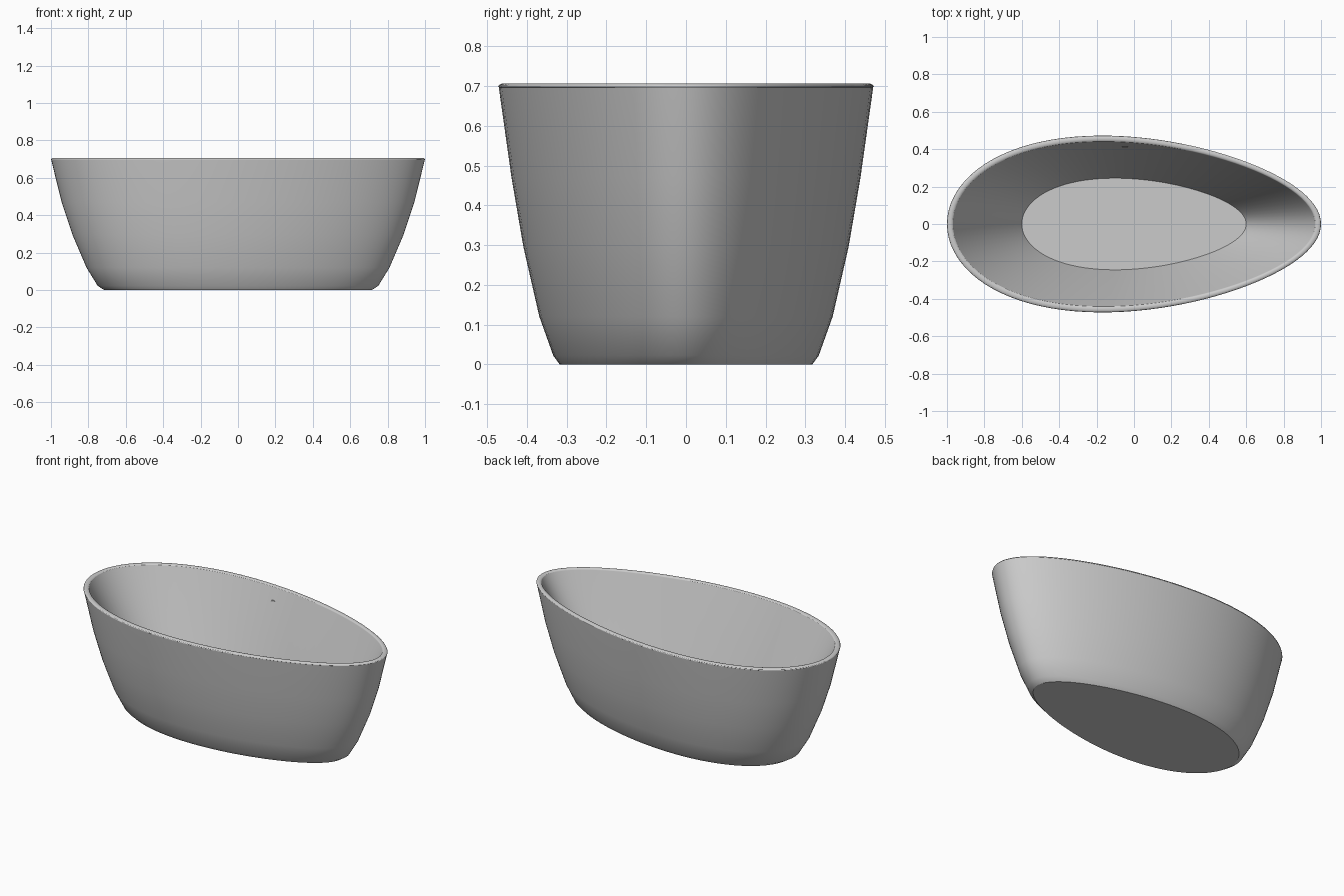
import bpy, bmesh, math

if "Cube" in bpy.data.objects:
    bpy.data.objects.remove(bpy.data.objects["Cube"])

SEG = 96
FLOOR = 0.09


def egg_ring(bm, half_len, half_wid, z):
    """Egg-shaped ring, wider toward -x."""
    ring = []
    for i in range(SEG):
        t = 2 * math.pi * i / SEG
        x = half_len * math.cos(t)
        y = half_wid * 0.985 * math.sin(t) * (1 - 0.18 * math.cos(t))
        ring.append(bm.verts.new((x, y, z)))
    return ring


def smooth(obj, angle):
    bpy.ops.object.select_all(action='DESELECT')
    obj.select_set(True)
    bpy.context.view_layer.objects.active = obj
    bpy.ops.object.shade_smooth_by_angle(angle=math.radians(angle))


# Tub section: half length, half width, height of the outside
profile = [
    (0.715, 0.318, 0.0), (0.75, 0.334, 0.022), (0.81, 0.369, 0.12),
    (0.885, 0.409, 0.295), (0.943, 0.439, 0.47), (0.999, 0.471, 0.697),
]
# Rounded rim
for k in range(9):
    a = math.pi * k / 8
    d = 0.0165 * (1 - math.cos(a))
    profile.append((1.0 - d, 0.4725 - d, 0.698 + 0.009 * math.sin(a)))
# Straight sloping inside down to the floor
profile += [(0.60, 0.245, FLOOR)]

bm = bmesh.new()
rings = [egg_ring(bm, *p) for p in profile]
for a, b in zip(rings, rings[1:]):
    for i in range(SEG):
        j = (i + 1) % SEG
        bm.faces.new((a[i], a[j], b[j], b[i]))
bm.faces.new(rings[0][::-1])   # underside
bm.faces.new(rings[-1])        # inner floor
bmesh.ops.recalc_face_normals(bm, faces=bm.faces)
# Crisp edges around the underside and the inner floor
for f in bm.faces:
    if len(f.verts) > 4:
        for e in f.edges:
            e.smooth = False
mesh = bpy.data.meshes.new("bathtub")
bm.to_mesh(mesh)
bm.free()
tub = bpy.data.objects.new("bathtub", mesh)
bpy.context.collection.objects.link(tub)
smooth(tub, 30)

# Drain cover in the floor
bpy.ops.mesh.primitive_cylinder_add(vertices=32, radius=0.03, depth=0.006,
                                    location=(0.405, 0, FLOOR))
drain = bpy.context.object
drain.name = "drain_cover"
smooth(drain, 30)

# Overflow cover set upright in the sloping back wall
bpy.ops.mesh.primitive_cylinder_add(vertices=32, radius=0.022, depth=0.02,
                                    location=(-0.045, 0.422, 0.61),
                                    rotation=(math.radians(90), 0, 0))
overflow = bpy.context.object
overflow.name = "overflow_cover"
smooth(overflow, 30)
